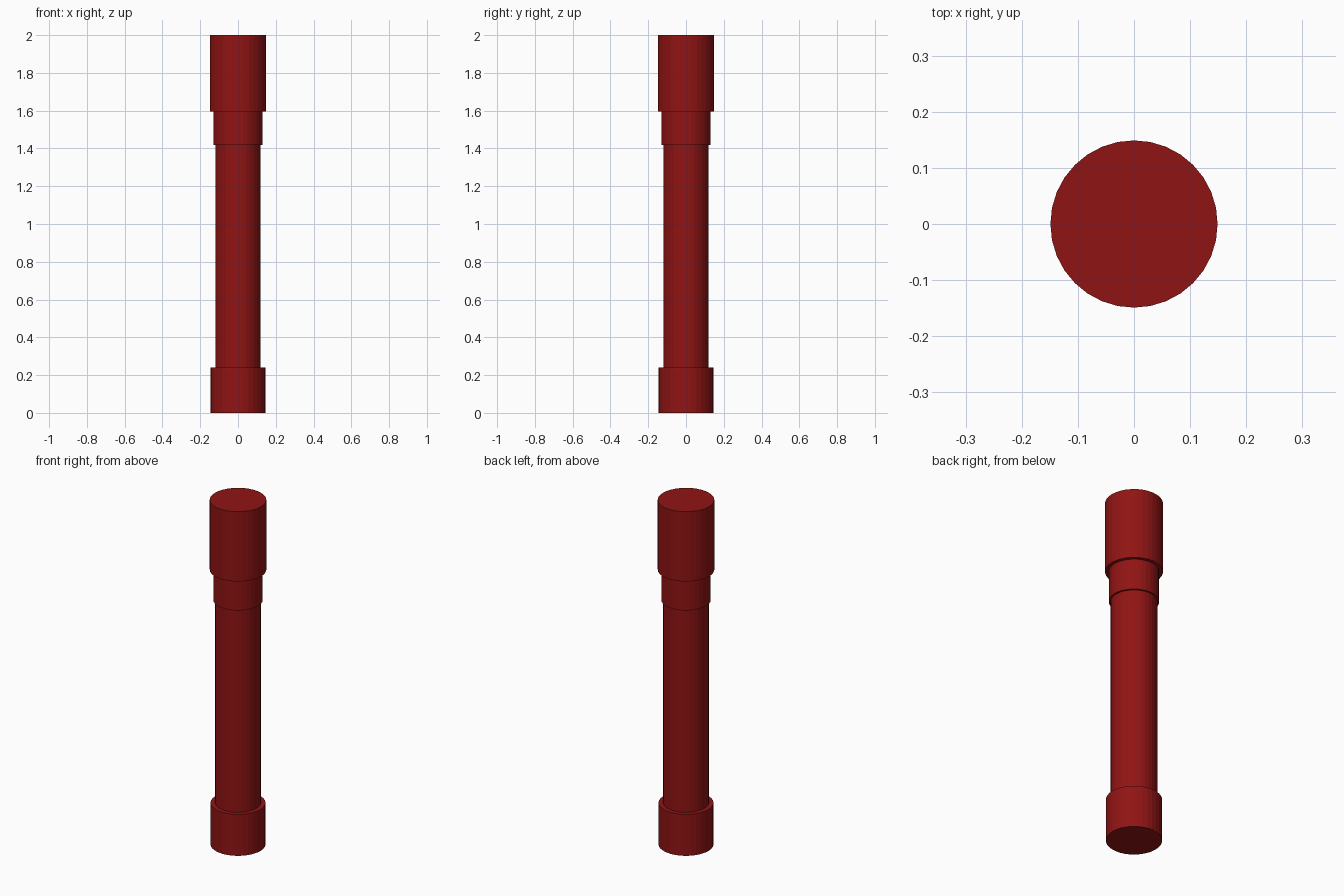
import bpy

if "Cube" in bpy.data.objects:
    bpy.data.objects.remove(bpy.data.objects["Cube"])

red = bpy.data.materials.new("dark_red")
red.diffuse_color = (0.28, 0.007, 0.007, 1)
red.use_nodes = True
red.node_tree.nodes["Principled BSDF"].inputs["Base Color"].default_value = red.diffuse_color


def tube(name, radius, z0, z1):
    bpy.ops.mesh.primitive_cylinder_add(
        vertices=32, radius=radius, depth=z1 - z0, location=(0, 0, (z0 + z1) / 2))
    part = bpy.context.object
    part.name = name
    part.data.materials.append(red)


# Stacked stepped cylinders, bottom to top
tube("end_cap", 0.145, 0.0, 0.241)
tube("handle", 0.12, 0.241, 1.418)
tube("collar", 0.13, 1.418, 1.595)
tube("head", 0.149, 1.595, 2.0)
